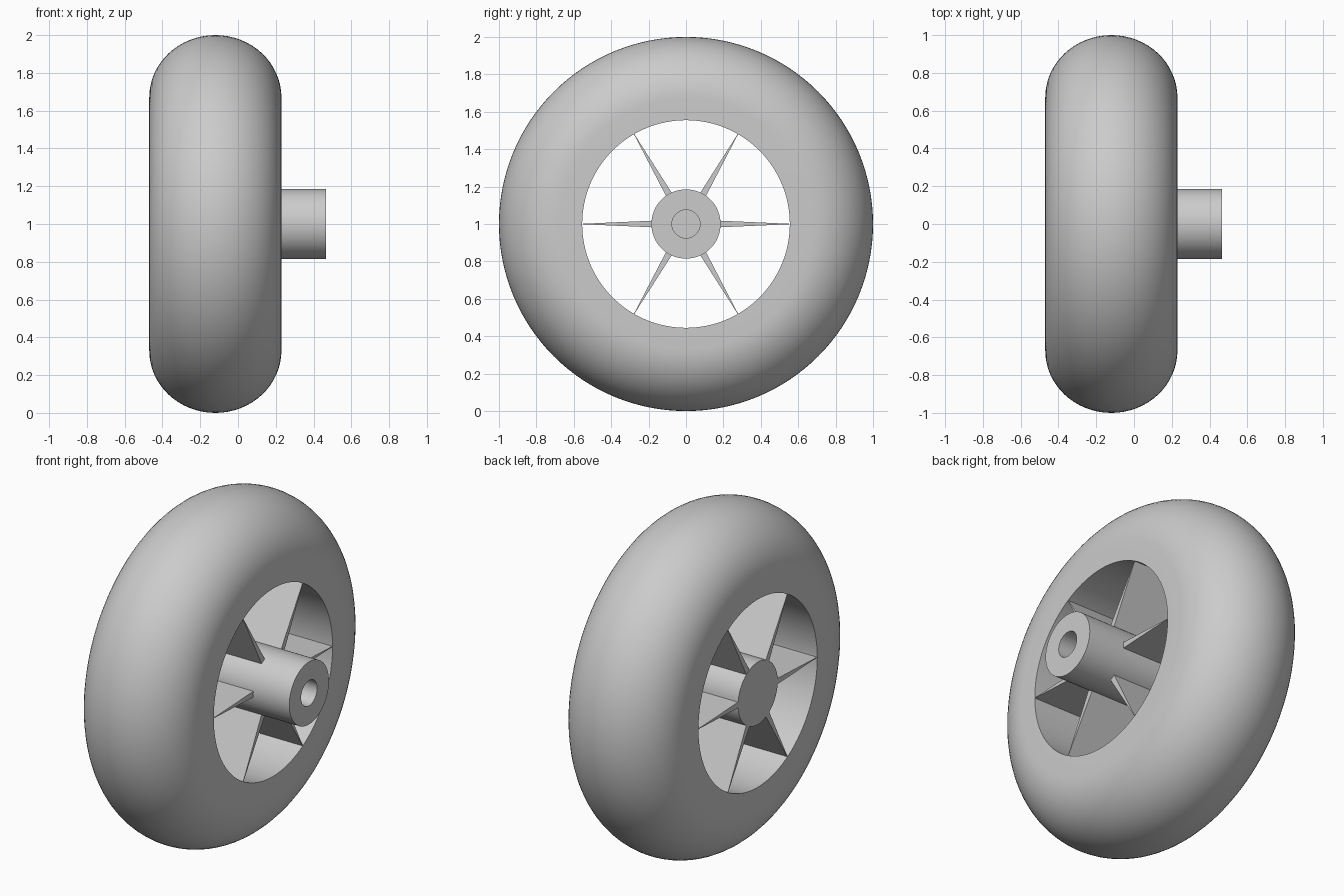
import bpy, bmesh
from math import pi, sin, cos, radians
from mathutils import Matrix, Vector

if "Cube" in bpy.data.objects:
    bpy.data.objects.remove(bpy.data.objects["Cube"])

grey = bpy.data.materials.new("plain grey")
grey.use_nodes = True
grey.diffuse_color = (0.6, 0.6, 0.6, 1)
grey.node_tree.nodes["Principled BSDF"].inputs["Base Color"].default_value = (0.6, 0.6, 0.6, 1)

LEFT, RIGHT = 0.23, -0.47        # wheel faces along the axle
MIDDLE, HALF = -0.12, 0.35
RIM, HUB, BORE = 0.555, 0.185, 0.075


def finish(name, bm, smooth=True):
    bmesh.ops.recalc_face_normals(bm, faces=bm.faces)
    mesh = bpy.data.meshes.new(name)
    bm.to_mesh(mesh)
    bm.free()
    mesh.materials.append(grey)
    obj = bpy.data.objects.new(name, mesh)
    bpy.context.collection.objects.link(obj)
    obj.location.z = 1
    if smooth:
        bpy.ops.object.select_all(action='DESELECT')
        obj.select_set(True)
        bpy.context.view_layer.objects.active = obj
        bpy.ops.object.shade_smooth_by_angle(angle=radians(30))
    return obj


def lathe(name, profile, closed, steps):
    """Spin (x, radius) points about the axle."""
    bm = bmesh.new()
    verts = [bm.verts.new((x, 0, r)) for x, r in profile]
    pairs = list(zip(verts, verts[1:]))
    if closed:
        pairs.append((verts[-1], verts[0]))
    edges = [bm.edges.new(p) for p in pairs]
    bmesh.ops.spin(bm, geom=verts + edges, cent=(0, 0, 0), axis=(1, 0, 0),
                   angle=2 * pi, steps=steps, use_duplicate=False)
    bmesh.ops.remove_doubles(bm, verts=bm.verts, dist=0.0001)
    return finish(name, bm)


# Tyre: rounded tread, flat sidewalls and a straight inner wall
tread = [(MIDDLE + HALF * cos(pi * i / 32), 0.67 + 0.33 * sin(pi * i / 32))
         for i in range(33)]
lathe("tyre", [(LEFT, RIM)] + tread + [(RIGHT, RIM)], True, 128)

# Hub: cylinder closed on the right, with a blind axle bore on the left
lathe("hub", [(RIGHT, 0), (RIGHT, HUB), (0.465, HUB), (0.465, BORE),
              (-0.2, BORE), (-0.2, 0)], False, 64)

# Spokes: six full-width fins tapering towards the rim
for i in range(6):
    bm = bmesh.new()
    outline = [(0.15, -0.019), (RIM + 0.003, -0.001), (RIM + 0.003, 0.001), (0.15, 0.019)]
    face = bm.faces.new([bm.verts.new((RIGHT + 0.001, y, z)) for y, z in outline])
    side = bmesh.ops.extrude_face_region(bm, geom=[face])["geom"]
    moved = [v for v in side if isinstance(v, bmesh.types.BMVert)]
    bmesh.ops.translate(bm, verts=moved, vec=Vector((LEFT - RIGHT - 0.002, 0, 0)))
    bm.transform(Matrix.Rotation(i * pi / 3, 4, 'X'))
    finish(f"spoke_{i + 1}", bm, smooth=False)
